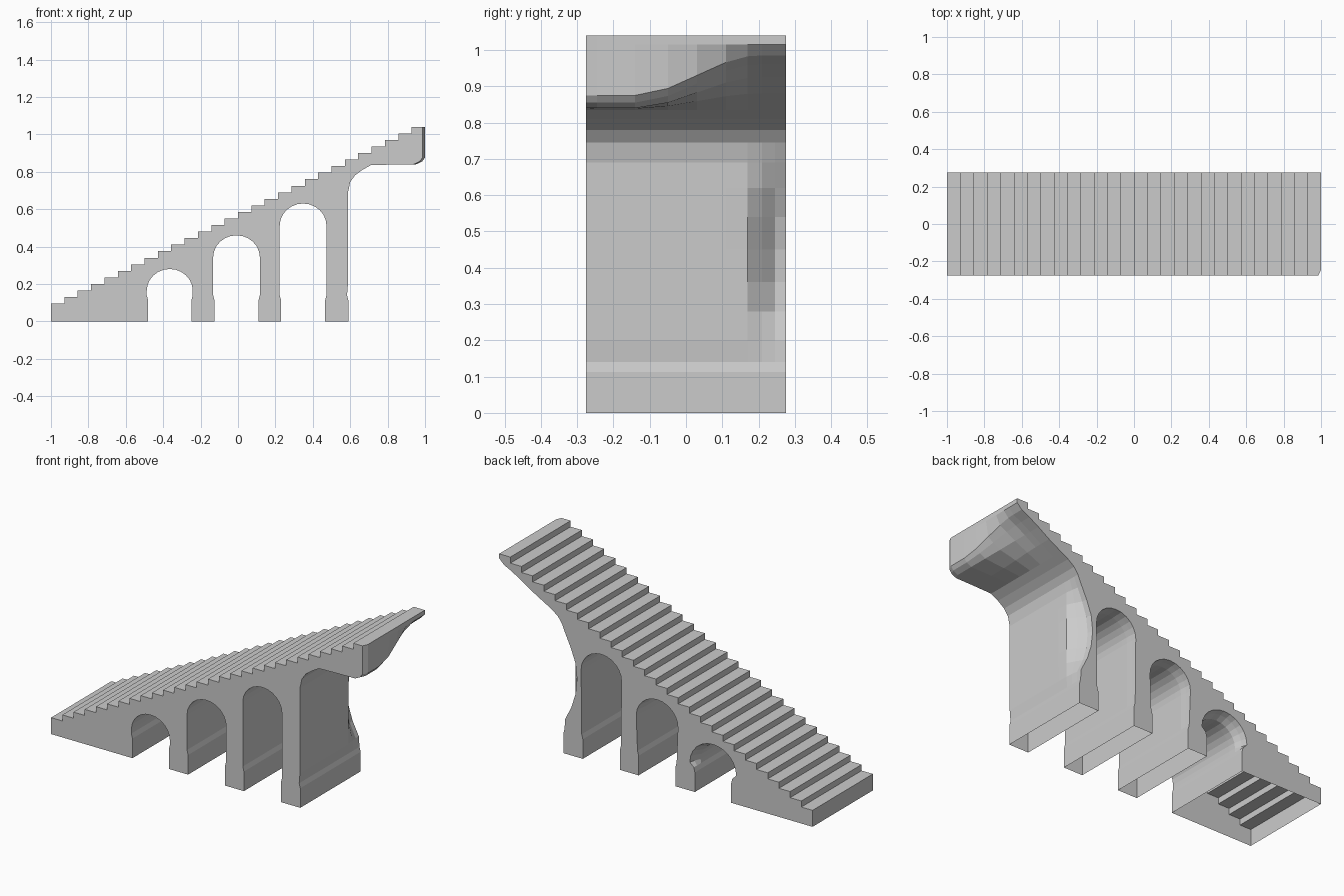
import bpy, bmesh, math
from mathutils import Vector
from mathutils.geometry import tessellate_polygon

if "Cube" in bpy.data.objects:
    bpy.data.objects.remove(bpy.data.objects["Cube"])

HALF_W = 0.275
STEPS = 28
LIP = 0.007          # how far the plinths stand proud of the piers
ARCHES = [(-0.365, 0.116, 0.28, 0.025), (-0.008, 0.118, 0.46, 0.008), (0.348, 0.118, 0.63, 0.004)]


def ramp(v, a, b):
    t = min(max((v - a) / (b - a), 0.0), 1.0)
    return t * t * (3 - 2 * t)


def arch_points(xc, r, apex, flare):
    """Opening outline from its left foot over the crown to its right foot."""
    rr = r + LIP
    spring = apex - r
    left = [(xc - r, 0), (xc - r, 0.113), (xc - rr, 0.14)]
    right = [(2 * xc - x, z) for x, z in reversed(left)]
    crown = []
    for i in range(13):
        a = math.pi * (1 - i / 12)
        crown.append((xc + (rr + flare) * math.cos(a), spring + (r + flare) * math.sin(a)))
    return left + crown + right


def profile(y):
    """Side outline at depth y; same point count at every depth."""
    pts = [(-1, 0)]
    # piers and arches, slightly worn open at the back edge
    for xc, r, apex, worn in ARCHES:
        pts += arch_points(xc, r, apex, worn * ramp(y, 0.2, HALF_W))
    # outer face of the tall pier, scooped out at the back
    scoop = ramp(y, 0.16, 0.265)
    pts += [(0.59, 0), (0.59, 0.113), (0.59 - LIP, 0.14)]
    for z, d in [(0.2, 0.01), (0.28, 0.05), (0.36, 0.075), (0.45, 0.085),
                 (0.54, 0.075), (0.62, 0.045), (0.69, 0.012)]:
        pts.append((0.588 - d * scoop, z))
    pts += [(0.6, 0.745), (0.625, 0.78), (0.665, 0.81), (0.71, 0.835)]
    # overhanging landing end: blocky in front, tapering to a wedge at the back
    t = ramp(y, -0.14, 0.2)
    c = 0.014 * ramp(-y, 0.245, HALF_W)
    front = [(0.82, 0.838), (0.955, 0.84), (0.985, 0.855), (1.0, 0.875), (1.0, 1.015)]
    back = [(0.79, 0.88), (0.86, 0.925), (0.92, 0.96), (0.97, 0.985), (1.0, 1.015)]
    for (x0, z0), (x1, z1) in zip(front, back):
        x = x0 + (x1 - x0) * t
        pts.append((x - (c if x > 0.95 else 0), z0 + (z1 - z0) * t))
    # stair treads, running down from the top
    for i in reversed(range(STEPS)):
        z = 0.095 + 0.035 * i
        x0, x1 = -1 + 2 * i / STEPS, -1 + 2 * (i + 1) / STEPS
        pts += [(x1 - (c if i == STEPS - 1 else 0), z), (x0, z)]
    return pts


# loft the outline through the depth, leaving the feet open underneath
bm = bmesh.new()
rings = []
for y in (-HALF_W, -0.245, -0.14, -0.05, 0.03, 0.11, 0.17, 0.21, 0.245, HALF_W):
    rings.append([bm.verts.new((x, y, z)) for x, z in profile(y)])
n = len(rings[0])
for a, b in zip(rings, rings[1:]):
    for i in range(n):
        j = (i + 1) % n
        # skip the open foot of a pier
        if a[i].co.z == 0 and a[j].co.z == 0:
            # open foot of a pier
            continue
        bm.faces.new((a[i], a[j], b[j], b[i]))

# front and back walls
for ring in (rings[0], rings[-1]):
    flat = [Vector((v.co.x, v.co.z, 0)) for v in ring]
    for tri in tessellate_polygon([flat]):
        bm.faces.new([ring[k] for k in tri])
bmesh.ops.recalc_face_normals(bm, faces=bm.faces[:])

mesh = bpy.data.meshes.new("arched_staircase")
bm.to_mesh(mesh)
bm.free()
stairs = bpy.data.objects.new("arched_staircase", mesh)
bpy.context.collection.objects.link(stairs)
